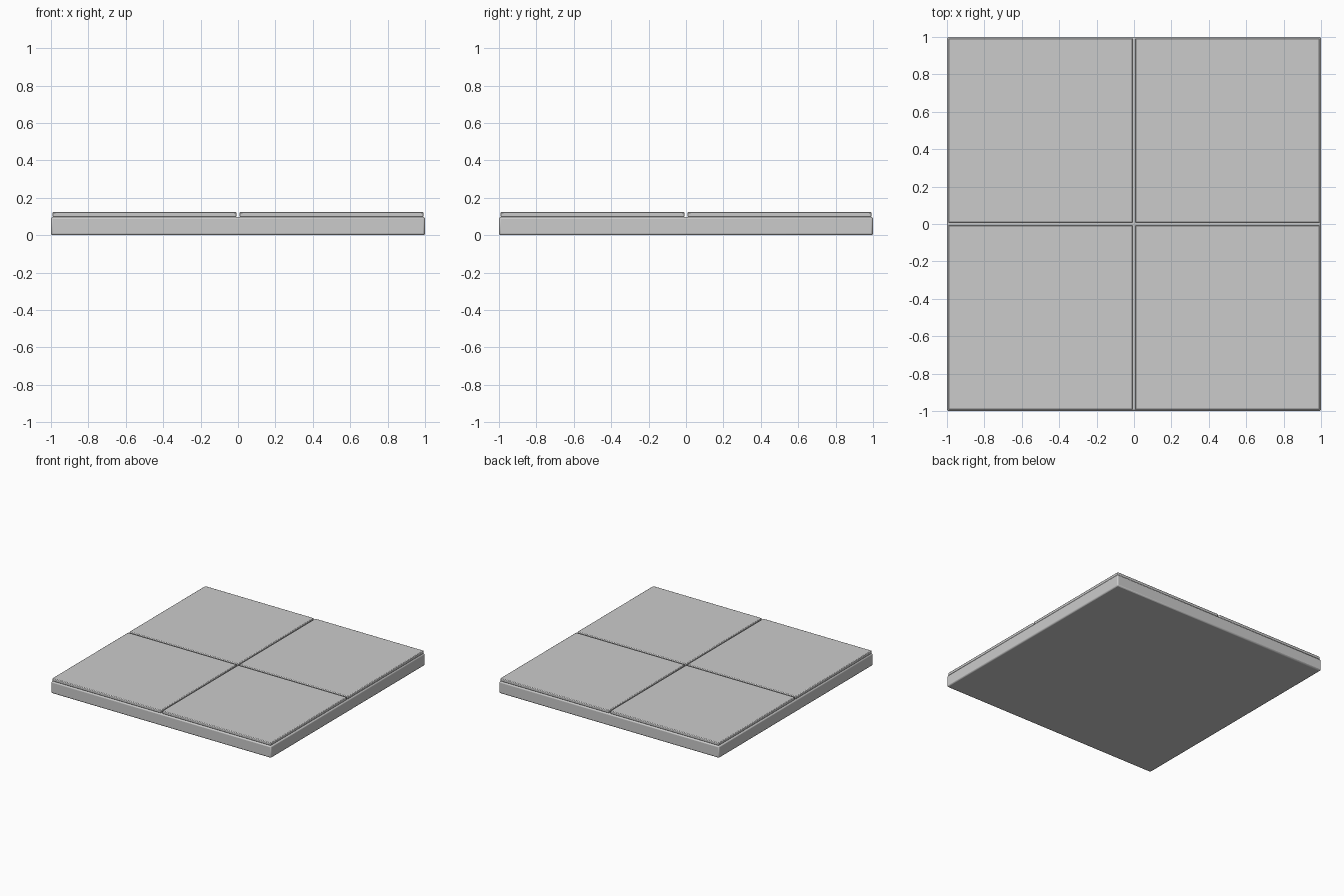
import bpy

if "Cube" in bpy.data.objects:
    bpy.data.objects.remove(bpy.data.objects["Cube"])


def slab(name, x, y, z0, z1, size, bevel):
    """Square slab with small rounded edges."""
    bpy.ops.mesh.primitive_cube_add(size=1, location=(x, y, (z0 + z1) / 2))
    ob = bpy.context.object
    ob.name = name
    ob.scale = (size, size, z1 - z0)
    bpy.ops.object.transform_apply(location=False, rotation=False, scale=True)
    mod = ob.modifiers.new("edge_bevel", 'BEVEL')
    mod.width = bevel
    mod.segments = 2
    bpy.ops.object.shade_smooth_by_angle()
    return ob


# thick floor base
slab("floor_base", 0, 0, 0, 0.098, 2.0, 0.01)

# four thin tiles separated by narrow grooves
for row, y in (("front", -0.5), ("back", 0.5)):
    for col, x in (("left", -0.5), ("right", 0.5)):
        slab(f"tile_{row}_{col}", x, y, 0.098, 0.123, 0.986, 0.005)
